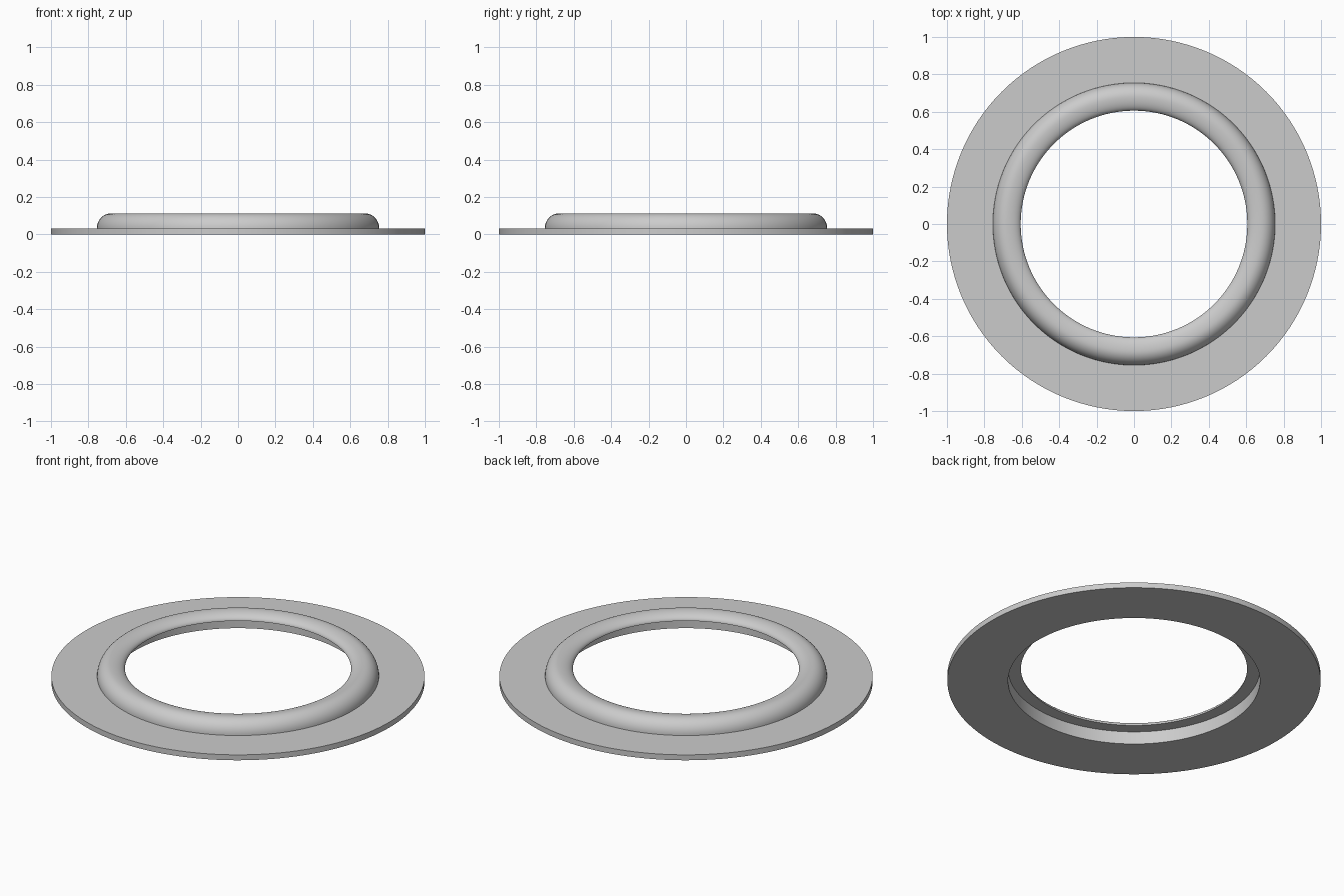
import bpy, bmesh, math

if "Cube" in bpy.data.objects:
    bpy.data.objects.remove(bpy.data.objects["Cube"])

N = 128  # segments around the ring


def arc(cr, cz, ar, az, a0, a1, n):
    """Elliptical arc points (radius, height), angles in degrees."""
    pts = []
    for i in range(n + 1):
        a = math.radians(a0 + (a1 - a0) * i / n)
        pts.append((cr + ar * math.cos(a), cz + az * math.sin(a)))
    return pts


# Section: flat flange, rounded bead, thin inward lip over a stepped bore
profile = [(0.675, 0), (1.0, 0), (1.0, 0.032)]
profile += arc(0.68, 0.032, 0.075, 0.08, 0, 90, 12)
profile += arc(0.68, 0.075, 0.074, 0.037, 90, 180, 12)[1:]
profile += [(0.675, 0.075)]

# Flanged ring: revolve the section around z
bm = bmesh.new()
rings = []
for i in range(N):
    a = 2 * math.pi * i / N
    rings.append([bm.verts.new((r * math.cos(a), r * math.sin(a), z)) for r, z in profile])
for i in range(N):
    p, q = rings[i], rings[(i + 1) % N]
    for j in range(len(profile)):
        k = (j + 1) % len(profile)
        bm.faces.new((p[j], q[j], q[k], p[k]))
bmesh.ops.recalc_face_normals(bm, faces=bm.faces)
mesh = bpy.data.meshes.new("flanged_ring")
bm.to_mesh(mesh)
bm.free()

ring = bpy.data.objects.new("flanged_ring", mesh)
bpy.context.collection.objects.link(ring)

# Single grey colour
grey = bpy.data.materials.new("light grey")
grey.diffuse_color = (0.6, 0.6, 0.6, 1)
grey.use_nodes = True
grey.node_tree.nodes["Principled BSDF"].inputs["Base Color"].default_value = grey.diffuse_color
mesh.materials.append(grey)

# Smooth bead, sharp rims
bpy.context.view_layer.objects.active = ring
ring.select_set(True)
bpy.ops.object.shade_smooth_by_angle(angle=math.radians(30))
